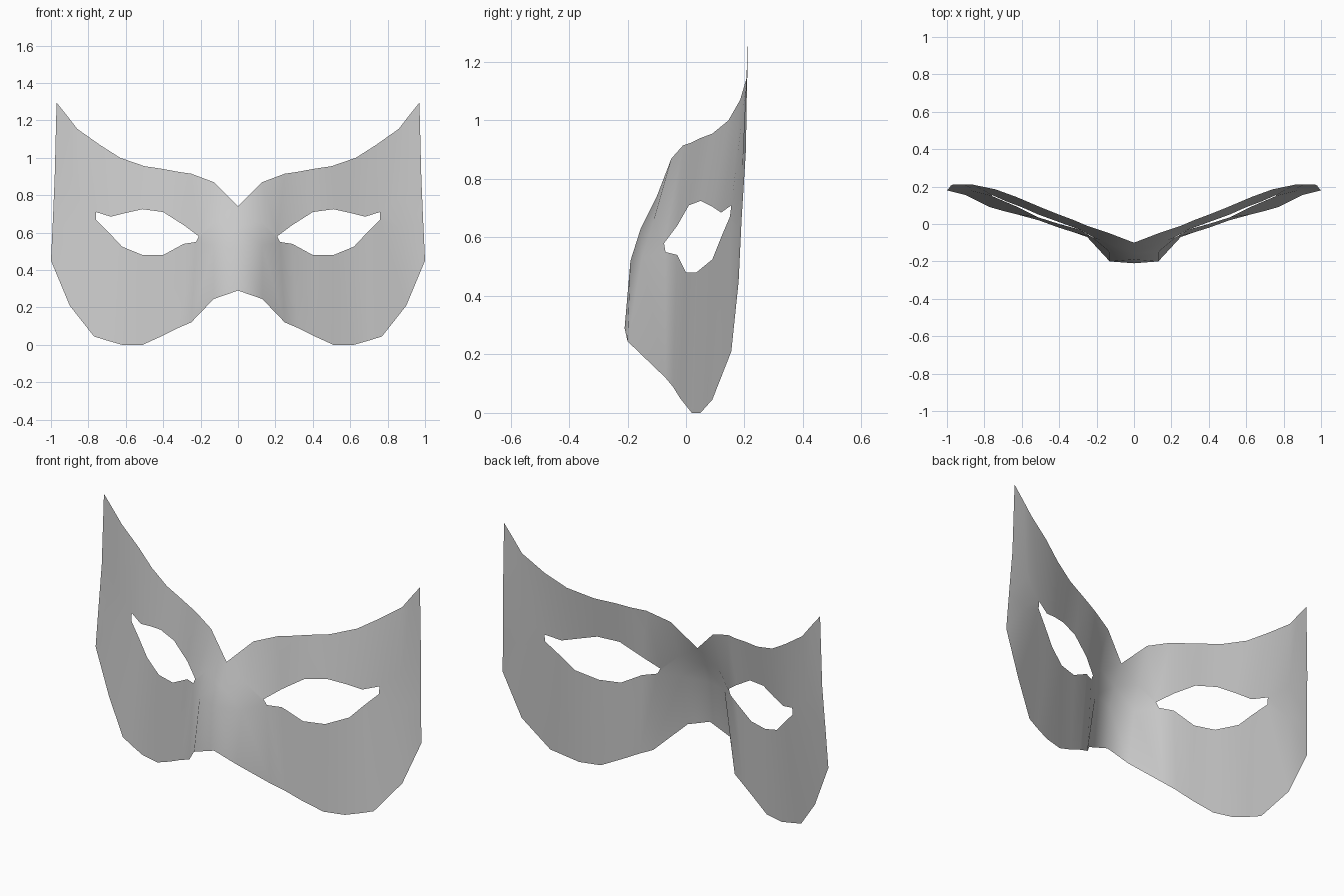
import bpy
import bmesh

# Remove the default cube if the scene has it
default_cube = bpy.data.objects.get("Cube")
if default_cube:
    bpy.data.objects.remove(default_cube, do_unlink=True)


def make_material(name, color):
    """Create one flat material, visible in the viewport and in a render."""
    material = bpy.data.materials.new(name)
    material.use_nodes = True
    material.diffuse_color = color
    shader = material.node_tree.nodes["Principled BSDF"]
    shader.inputs["Base Color"].default_value = color
    return material


# Four rails run from the nose ridge out to the temple, with matching stations
top_edge = [
    (0, -.1, .74), (.13, -.05, .87), (.25, -.01, .915), (.32, .02, .925),
    (.4, .05, .94), (.5, .09, .955), (.63, .145, 1), (.74, .185, 1.07),
    (.86, .21, 1.155), (.91, .21, 1.22), (.97, .21, 1.295),
]
upper_lid = [
    (0, -.155, .63), (.12, -.11, .66), (.21, -.075, .58), (.29, -.03, .64),
    (.4, .01, .71), (.51, .05, .725), (.6, .09, .705), (.68, .12, .685),
    (.76, .155, .71), (.87, .19, .8), (.98, .205, .9),
]
lower_lid = [
    (0, -.19, .52), (.13, -.15, .53), (.225, -.07, .55), (.29, -.03, .54),
    (.4, 0, .48), (.51, .035, .48), (.62, .09, .525), (.69, .12, .6),
    (.76, .15, .67), (.88, .18, .62), (.99, .19, .66),
]
bottom_edge = [
    (0, -.21, .29), (.13, -.2, .245), (.25, -.07, .12), (.32, -.045, .09),
    (.4, -.02, .05), (.51, .02, 0), (.62, .05, 0), (.7, .07, .023),
    (.77, .09, .045), (.9, .155, .21), (1, .18, .45),
]
rails = [top_edge, upper_lid, lower_lid, bottom_edge]
eye_first, eye_last = 2, 8  # stations of the inner and outer eye corners

# Skin the rails with faces, leaving the eye opening between the lids
bm = bmesh.new()
grid = [[bm.verts.new(point) for point in rail] for rail in rails]
for row, (above, below) in enumerate(zip(grid, grid[1:])):
    for i in range(len(above) - 1):
        if row == 1 and eye_first <= i < eye_last:
            continue
        face = bm.faces.new((above[i], below[i], below[i + 1], above[i + 1]))
        face.smooth = True

mesh = bpy.data.meshes.new("eye_mask")
bm.to_mesh(mesh)
bm.free()
mesh.materials.append(make_material("plain grey", (.6, .6, .6, 1)))

# Mirror the left half onto the right and weld the nose ridge
mask = bpy.data.objects.new("eye_mask", mesh)
bpy.context.collection.objects.link(mask)
mirror = mask.modifiers.new("mirror_halves", "MIRROR")
mirror.use_axis[0] = True
mirror.use_mirror_merge = True
mirror.merge_threshold = .001
